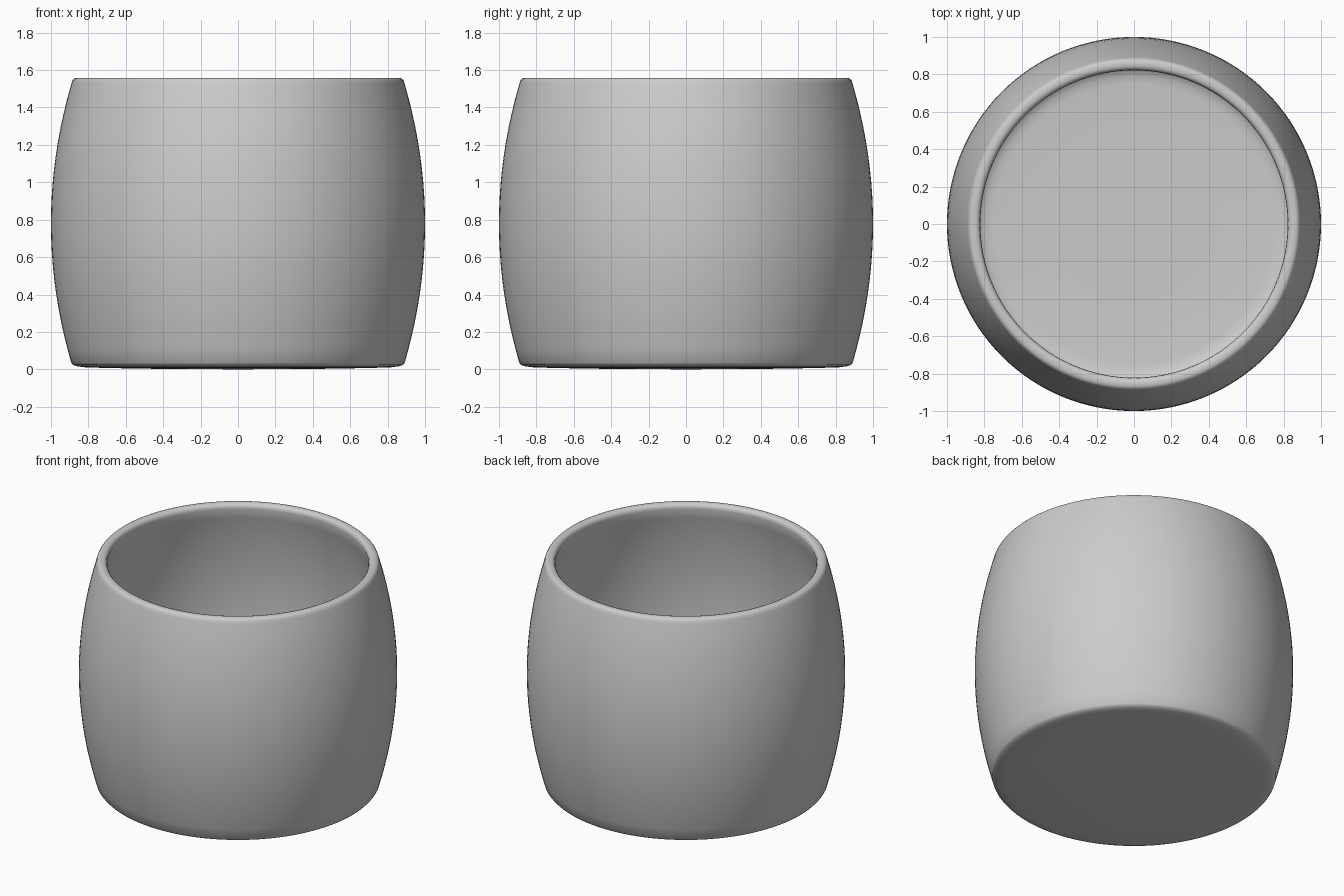
import bpy, bmesh, math

if "Cube" in bpy.data.objects:
    bpy.data.objects.remove(bpy.data.objects["Cube"])

SEG = 128
MID = 0.78      # height of the widest ring

def barrel(z, r_max):
    """Bulging wall radius at height z."""
    return r_max - 0.11 * ((z - MID) / 0.75) ** 2

# Profile from underside centre, up the outside, over the rim, down to the floor centre
profile = [(0.0, 0.0), (0.4, 0.002), (0.7, 0.007), (0.82, 0.011), (0.86, 0.016), (0.882, 0.024)]
N = 20
profile += [(barrel(z, 1.0), z) for z in (0.035 + 1.49 * i / N for i in range(N + 1))]
profile += [(0.886, 1.543), (0.878, 1.553), (0.866, 1.558), (0.846, 1.558),
            (0.833, 1.553), (0.825, 1.543)]
profile += [(barrel(z, 0.93), z) for z in (1.525 - 1.42 * i / N for i in range(N + 1))]
profile += [(0.815, 0.085), (0.79, 0.075), (0.75, 0.07), (0.4, 0.07), (0.0, 0.07)]

# Spin the profile round z
bm = bmesh.new()
rings = []
for r, z in profile:
    if r == 0:
        rings.append([bm.verts.new((0, 0, z))])
    else:
        rings.append([bm.verts.new((r * math.cos(2 * math.pi * k / SEG),
                                    r * math.sin(2 * math.pi * k / SEG), z)) for k in range(SEG)])
for a, b in zip(rings, rings[1:]):
    for k in range(SEG):
        j = (k + 1) % SEG
        quad = [a[k % len(a)], a[j % len(a)], b[j % len(b)], b[k % len(b)]]
        bm.faces.new(list(dict.fromkeys(quad)))
bmesh.ops.recalc_face_normals(bm, faces=bm.faces[:])
for f in bm.faces:
    f.smooth = True
mesh = bpy.data.meshes.new("barrel_cup")
bm.to_mesh(mesh)
bm.free()

cup = bpy.data.objects.new("barrel_cup", mesh)
bpy.context.collection.objects.link(cup)

# Single plain grey
grey = bpy.data.materials.new("light grey")
grey.diffuse_color = (0.6, 0.6, 0.59, 1)
grey.use_nodes = True
grey.node_tree.nodes["Principled BSDF"].inputs["Base Color"].default_value = grey.diffuse_color
mesh.materials.append(grey)
